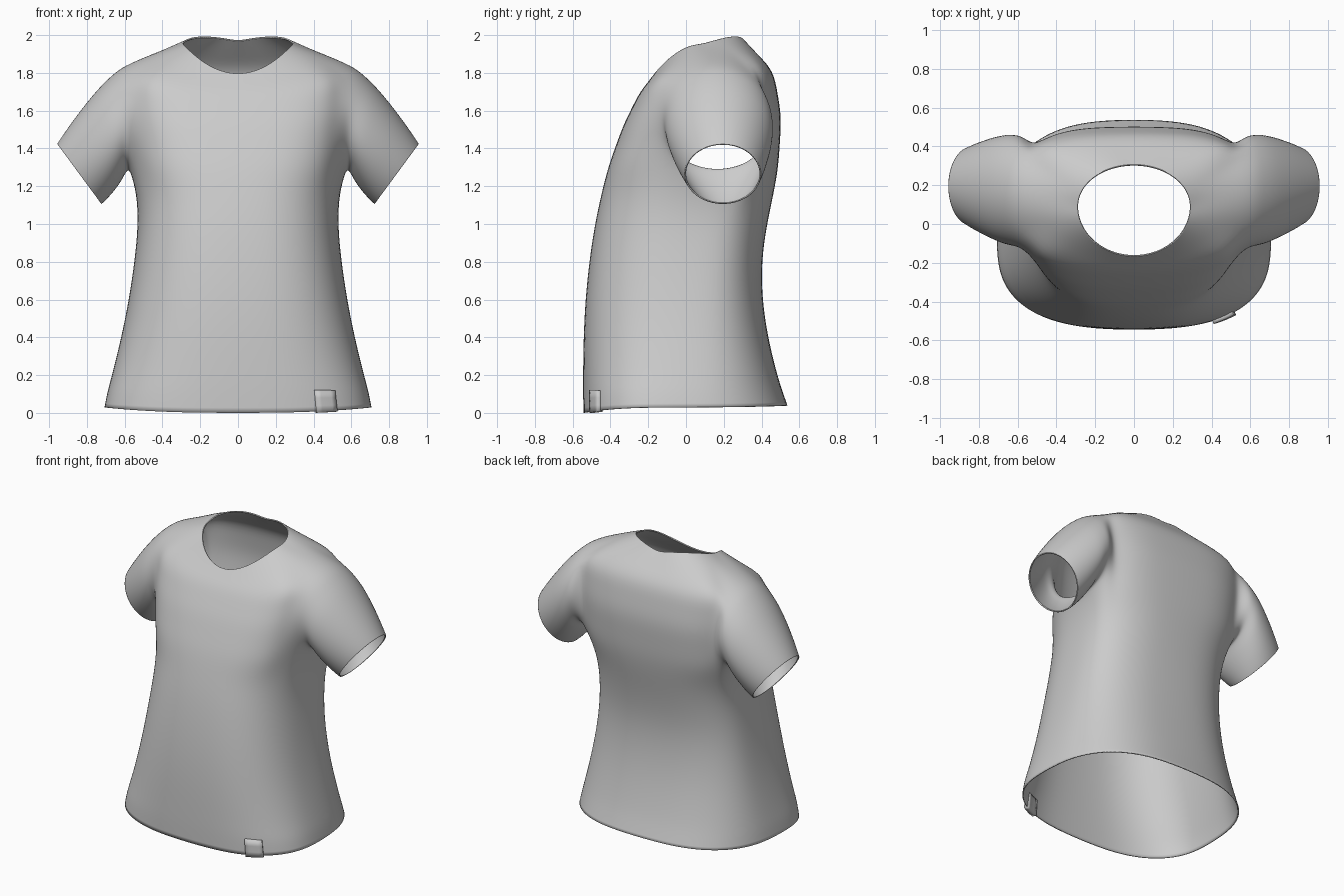
import bpy, bmesh
from math import sin, cos, pi, copysign, radians
from mathutils import Vector

cube = bpy.data.objects.get("Cube")
if cube:
    bpy.data.objects.remove(cube)

GREY = (0.6, 0.6, 0.6, 1)
cloth = bpy.data.materials.new("grey cloth")
cloth.use_nodes = True
cloth.diffuse_color = GREY
cloth.node_tree.nodes["Principled BSDF"].inputs["Base Color"].default_value = GREY

SEGMENTS = 32
ARM_HALF = 2


def key_ring(half, side, front, back, square, lift=0):
    """Cross-section of the torso; side, front and back are (y, z) pairs."""
    return Vector((half, *side, *front, *back, square, lift))


def level_ring(z, half, side_y, front_y, back_y):
    return key_ring(half, (side_y, z), (front_y, z), (back_y, z), .75)


def blend(start, end, factors):
    return [start.lerp(end, f) for f in factors]


# Torso cross-sections from hem to collar
hem = key_ring(.71, (-.09, .03), (-.545, 0), (.54, .04), .75)
waist = [
    level_ring(.11, .695, -.08, -.547, .515),
    level_ring(.2, .67, -.05, -.547, .485),
    level_ring(.4, .62, -.01, -.545, .435),
    level_ring(.6, .58, .02, -.535, .405),
    level_ring(.8, .55, .05, -.515, .4),
    level_ring(1, .53, .09, -.485, .43),
    level_ring(1.16, .535, .13, -.45, .465),
]
armpit = key_ring(.565, (.17, 1.3), (-.415, 1.3), (.49, 1.3), .68)
chest = key_ring(.59, (.17, 1.57), (-.335, 1.52), (.507, 1.57), .65)
shoulder = key_ring(.62, (.19, 1.845), (-.25, 1.69), (.465, 1.81), .7)
collar = key_ring(.293, (.09, 1.955), (-.168, 1.795), (.308, 1.97), 1, .03)

rings = [hem, *waist]
ARM_LOW = len(rings)
rings += blend(armpit, chest, (0, .5)) + blend(chest, shoulder, (0, .5))
ARM_HIGH = len(rings)
rings += blend(shoulder, collar, (0, .5, .86, .95, 1))


def power(v, q):
    return copysign(abs(v) ** q, v)


def ring_point(ring, t):
    half, side_y, side_z, front_y, front_z, back_y, back_z, square, lift = ring
    c, s = cos(t), sin(t)
    end_y, end_z = (front_y, front_z) if s < 0 else (back_y, back_z)
    y = side_y + (end_y - side_y) * abs(s) ** square
    z = side_z * c * c + end_z * s * s
    if s > 0:
        z += lift * abs(sin(2 * t))
    return Vector((half * power(c, square), y, z))


def armhole_point(a, side):
    x = .575 + .05 * max(cos(a), 0)
    return Vector((side * x, .17 + .305 * sin(a), 1.575 + .272 * cos(a)))


def cuff_point(a, side):
    centre = Vector((.84 * side, .195, 1.265))
    return centre + Vector((.12 * side * cos(a), .207 * sin(a), .163 * cos(a)))


def bridge(bm, lower, upper, closed=True):
    """Quads between two rows of vertices."""
    for j in range(len(lower) - (not closed)):
        n = (j + 1) % len(lower)
        bm.faces.new((lower[j], lower[n], upper[n], upper[j]))


def make_object(name, bm, thickness, levels):
    mesh = bpy.data.meshes.new(name)
    bm.to_mesh(mesh)
    bm.free()
    mesh.materials.append(cloth)
    ob = bpy.data.objects.new(name, mesh)
    bpy.context.collection.objects.link(ob)
    bpy.ops.object.select_all(action='DESELECT')
    bpy.context.view_layer.objects.active = ob
    ob.select_set(True)
    bpy.ops.object.shade_smooth()
    if levels:
        sub = ob.modifiers.new("smooth", 'SUBSURF')
        sub.levels = sub.render_levels = levels
    solid = ob.modifiers.new("thickness", 'SOLIDIFY')
    solid.thickness = thickness
    solid.offset = -1


# Torso
bm = bmesh.new()
rows = [[bm.verts.new(ring_point(r, 2 * pi * k / SEGMENTS)) for k in range(SEGMENTS)]
        for r in rings]
for lower, upper in zip(rows, rows[1:]):
    bridge(bm, lower, upper)

# Armholes opened in both sides, with a sleeve grown from each edge
edge_verts = set()
holes = []
for side in (1, -1):
    middle = 0 if side == 1 else SEGMENTS // 2
    h = ARM_HALF
    path = [(ARM_HIGH, d) for d in range(h)]
    path += [(i, h) for i in range(ARM_HIGH, ARM_LOW, -1)]
    path += [(ARM_LOW, d) for d in range(h, -h, -1)]
    path += [(i, -h) for i in range(ARM_LOW, ARM_HIGH)]
    path += [(ARM_HIGH, d) for d in range(-h, 0)]
    loop = [rows[i][(middle + d * side) % SEGMENTS] for i, d in path]
    holes += [rows[i][(middle + d) % SEGMENTS]
              for i in range(ARM_LOW + 1, ARM_HIGH) for d in range(1 - h, h)]
    angles = [2 * pi * j / len(loop) for j in range(len(loop))]
    for v, a in zip(loop, angles):
        v.co = armhole_point(a, side)
    edge_verts.update(loop)
    previous = loop
    for s in (.12, .3, .5, .7, .88, .96, 1):
        bulge = .07 * s * (1 - s)
        ring = []
        for a in angles:
            p = armhole_point(a, side).lerp(cuff_point(a, side), s)
            swell = Vector((side * .6 * cos(a), sin(a), .6 * cos(a)))
            ring.append(bm.verts.new(p + swell * bulge))
        bridge(bm, previous, ring)
        previous = ring
bmesh.ops.delete(bm, geom=holes, context='VERTS')

# Cloth relaxed around the armholes
relax = {v for e in edge_verts for f in e.link_faces for v in f.verts if not v.is_boundary}
for _ in range(2):
    bmesh.ops.smooth_vert(bm, verts=list(relax), factor=.3,
                          use_axis_x=True, use_axis_y=True, use_axis_z=True)
bmesh.ops.recalc_face_normals(bm, faces=bm.faces[:])
make_object("shirt_body", bm, .008, 2)

# Small blank tag folded over the hem
bm = bmesh.new()
grid = []
for height in (-.06, .3, .7, 1.1):
    section = hem.lerp(waist[0], height)
    row = []
    for j in range(5):
        t = radians(-61 + 3 * j)
        outward = Vector((cos(t), sin(t), 0)) * .014
        row.append(bm.verts.new(ring_point(section, t) + outward))
    grid.append(row)
for lower, upper in zip(grid, grid[1:]):
    bridge(bm, lower, upper, closed=False)
make_object("hem_tag", bm, .03, 0)
bpy.ops.object.shade_smooth_by_angle(angle=radians(40))
